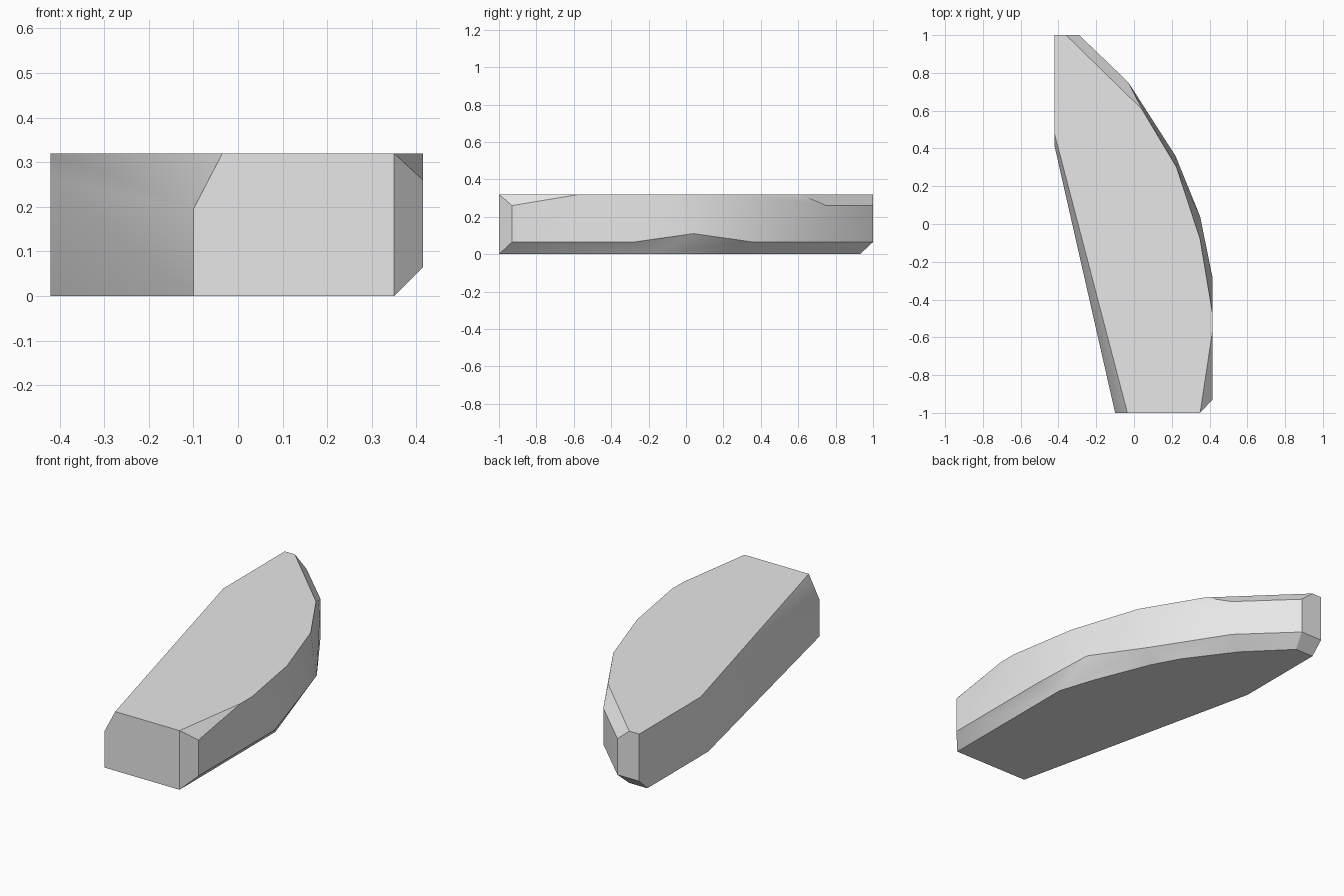
import bpy
import bmesh
import math

cube = bpy.data.objects.get("Cube")
if cube:
    bpy.data.objects.remove(cube, do_unlink=True)

# Heights of the flat faces and of the bevel edges
TOP, BEVEL_HIGH, BEVEL_LOW = 0.32, 0.26, 0.065

# Flat underside outline
base = [(-0.42, 0.93), (-0.31, 0.93), (-0.10, 0.72), (0.085, 0.47), (0.16, 0.33),
        (0.285, 0.02), (0.35, -0.18), (0.35, -1), (-0.10, -1), (-0.42, 0.41)]
# Flat top outline
crown = [(-0.42, 1), (-0.36, 1), (0.04, 0.61), (0.225, 0.30), (0.35, -0.08),
         (0.415, -0.47), (0.415, -0.57), (0.35, -1), (-0.035, -1), (-0.42, 0.475)]
# Corners of the upright walls, shared by both bevels
corners = [(-0.42, 1), (-0.29, 1), (-0.03, 0.75), (0.415, -0.93)]

points = [(x, y, 0) for x, y in base] + [(x, y, TOP) for x, y in crown]
points += [(x, y, z) for x, y in corners for z in (BEVEL_LOW, BEVEL_HIGH)]
# Bulge of the curved side
points += [(0.415, -0.28, BEVEL_LOW), (0.35, 0.04, 0.11), (0.22, 0.36, BEVEL_LOW)]
# Lower edge of the bevel along the straight side
points += [(-0.10, -1, 0.195), (-0.42, 0.41, BEVEL_HIGH)]

# Wrap the outlines into one faceted block
bm = bmesh.new()
for p in points:
    bm.verts.new(p)
bmesh.ops.convex_hull(bm, input=bm.verts[:])
bmesh.ops.delete(bm, geom=[v for v in bm.verts if not v.link_faces], context='VERTS')
bmesh.ops.dissolve_limit(bm, angle_limit=math.radians(1),
                         verts=bm.verts[:], edges=bm.edges[:])
bmesh.ops.recalc_face_normals(bm, faces=bm.faces[:])
mesh = bpy.data.meshes.new("curved_block")
bm.to_mesh(mesh)
bm.free()
block = bpy.data.objects.new("curved_block", mesh)
bpy.context.collection.objects.link(block)

# Plain grey material
grey = bpy.data.materials.new("light_grey")
grey.use_nodes = True
colour = (0.8, 0.8, 0.8, 1)
grey.diffuse_color = colour
for node in grey.node_tree.nodes:
    if node.type == 'BSDF_PRINCIPLED':
        node.inputs["Base Color"].default_value = colour
mesh.materials.append(grey)

# Soft facets on the curved side, crisp bevels elsewhere
bpy.ops.object.select_all(action='DESELECT')
block.select_set(True)
bpy.context.view_layer.objects.active = block
bpy.ops.object.shade_smooth_by_angle(angle=math.radians(30))
